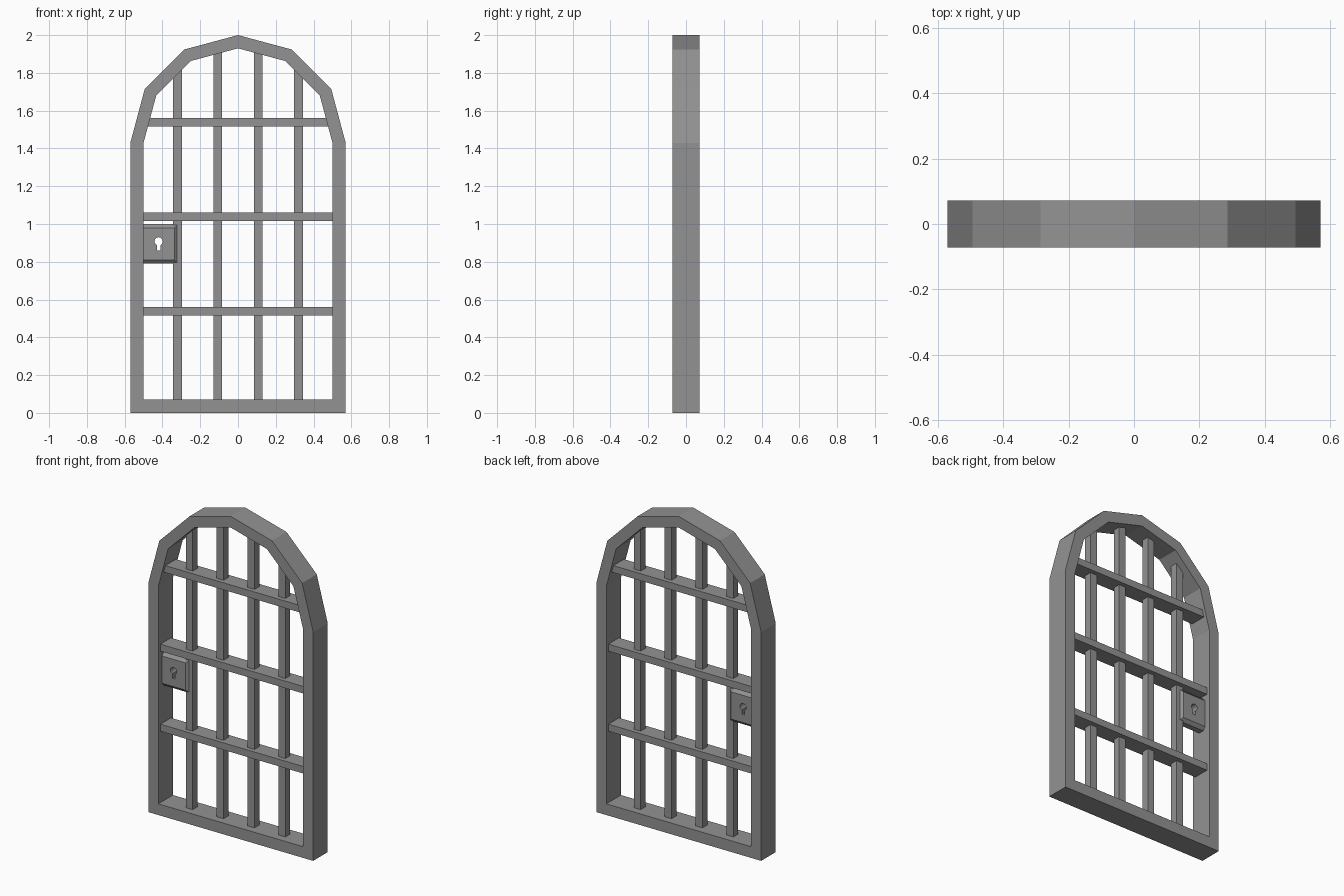
import bpy, bmesh
from math import sin, cos, radians

if "Cube" in bpy.data.objects:
    bpy.data.objects.remove(bpy.data.objects["Cube"])

SPRING = 1.43   # height where the arch starts
HALF_D = 0.072  # half depth of the frame

iron = bpy.data.materials.new("dark_iron")
iron.diffuse_color = (0.29, 0.29, 0.29, 1)
iron.use_nodes = True
iron.node_tree.nodes["Principled BSDF"].inputs["Base Color"].default_value = iron.diffuse_color


def finish(bm, name):
    bmesh.ops.recalc_face_normals(bm, faces=bm.faces)
    me = bpy.data.meshes.new(name)
    bm.to_mesh(me)
    bm.free()
    me.materials.append(iron)
    ob = bpy.data.objects.new(name, me)
    bpy.context.collection.objects.link(ob)
    return ob


def loft(name, sections, closed=False):
    """Skin equal-length point loops; cap the ends or close into a ring."""
    bm = bmesh.new()
    rows = [[bm.verts.new(p) for p in s] for s in sections]
    n = len(rows[0])
    pairs = list(zip(rows, rows[1:]))
    if closed:
        pairs.append((rows[-1], rows[0]))
    else:
        bm.faces.new(rows[0])
        bm.faces.new(rows[-1])
    for a, b in pairs:
        for i in range(n):
            j = (i + 1) % n
            bm.faces.new((a[i], a[j], b[j], b[i]))
    return finish(bm, name)


def box(name, x0, x1, y, z0, z1):
    rect = [(x0, z0), (x1, z0), (x1, z1), (x0, z1)]
    return loft(name, [[(a, s, b) for a, b in rect] for s in (-y, y)])


# arched frame: mitred ring, six-segment arch
def outline(r, floor):
    arch = [(r * cos(radians(a)), SPRING + r * sin(radians(a))) for a in range(0, 181, 30)]
    return [(r, floor)] + arch + [(-r, floor)]


outer, inner = outline(0.57, 0.0), outline(0.50, 0.07)
loft("arched_frame",
     [[(ox, -HALF_D, oz), (ox, HALF_D, oz), (ix, HALF_D, iz), (ix, -HALF_D, iz)]
      for (ox, oz), (ix, iz) in zip(outer, inner)], closed=True)

# upright bars
for x, top in ((0.107, 1.925), (0.32, 1.82)):
    for s in (-1, 1):
        box("upright_bar", s * x - 0.0235, s * x + 0.0235, 0.0235, 0.05, top)

# crossbars
for z, half in ((0.538, 0.51), (1.038, 0.51), (1.538, 0.485)):
    box("crossbar", -half, half, 0.052, z - 0.022, z + 0.022)


# lock case with chamfered front and back
def lock_ring(y, c):
    x0, x1, z0, z1 = -0.51, -0.317 - c, 0.79 + c, 1.0 - c
    return [(x0, y, z0), (x1, y, z0), (x1, y, z1), (x0, y, z1)]


lock = loft("lock_case", [lock_ring(-0.036, 0.02), lock_ring(-0.018, 0),
                          lock_ring(0.018, 0), lock_ring(0.036, 0.02)])

# keyhole cut through the lock
kx, kz, r = -0.42, 0.908, 0.022
key = [(kx + r * cos(radians(a)), kz + r * sin(radians(a))) for a in range(-65, 246, 31)]
key += [(kx - 0.0093, 0.86), (kx + 0.0093, 0.86)]
cutter = loft("keyhole_cutter", [[(x, y, z) for x, z in key] for y in (-0.1, 0.1)])
cutter.hide_render = True
mod = lock.modifiers.new("keyhole", 'BOOLEAN')
mod.operation = 'DIFFERENCE'
mod.solver = 'EXACT'
mod.object = cutter
bpy.context.view_layer.objects.active = lock
bpy.ops.object.modifier_apply(modifier=mod.name)
bpy.data.objects.remove(cutter)
